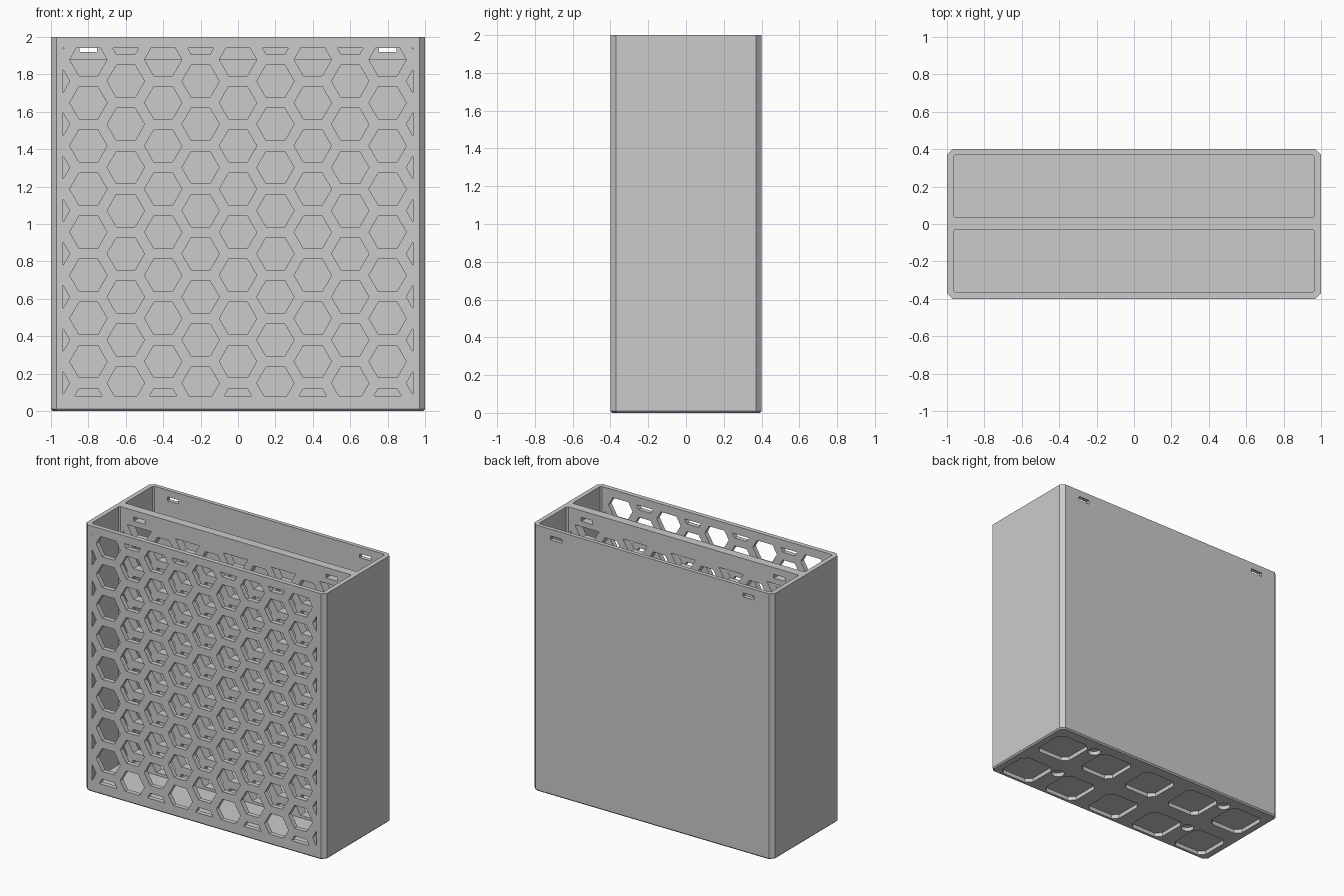
import bpy, bmesh, math
from mathutils import Vector

cube = bpy.data.objects.get("Cube")
if cube:
    bpy.data.objects.remove(cube, do_unlink=True)

grey = bpy.data.materials.new("light_grey_plastic")
grey.use_nodes = True
GREY = (0.6, 0.6, 0.6, 1)
grey.diffuse_color = GREY
grey.node_tree.nodes["Principled BSDF"].inputs["Base Color"].default_value = GREY


def clipped(points, axis, limit, keep_below):
    """Cut a convex outline along one axis."""
    sign = 1 if keep_below else -1
    out = []
    for i, a in enumerate(points):
        b = points[(i + 1) % len(points)]
        da, db = sign * (limit - a[axis]), sign * (limit - b[axis])
        if da >= 0:
            out.append(a)
        if da * db < 0:
            out.append(a.lerp(b, da / (da - db)))
    return out


def chamfered(cx, cy, hx, hy, c):
    """Rectangle outline with cut corners."""
    pts = [(hx, c - hy), (hx, hy - c), (hx - c, hy), (c - hx, hy),
           (-hx, hy - c), (-hx, c - hy), (c - hx, -hy), (hx - c, -hy)]
    return [Vector((cx + x, cy + y)) for x, y in pts]


def ring(cx, cy, r, sides):
    angles = [math.tau * i / sides for i in range(sides)]
    return [Vector((cx + r * math.cos(a), cy + r * math.sin(a))) for a in angles]


def loft(bm, sections, along_y=False):
    """Closed solid through (outline, level) sections."""
    rings = [[bm.verts.new((p.x, lv, p.y) if along_y else (p.x, p.y, lv))
              for p in pts] for pts, lv in sections]
    n = len(rings[0])
    for lo, hi in zip(rings, rings[1:]):
        for i in range(n):
            j = (i + 1) % n
            bm.faces.new((lo[i], lo[j], hi[j], hi[i]))
    bm.faces.new(rings[0][::-1])
    bm.faces.new(rings[-1])


def finish(bm, name):
    bmesh.ops.recalc_face_normals(bm, faces=bm.faces[:])
    mesh = bpy.data.meshes.new(name)
    bm.to_mesh(mesh)
    bm.free()
    mesh.materials.append(grey)
    obj = bpy.data.objects.new(name, mesh)
    bpy.context.collection.objects.link(obj)
    return obj


def honeycomb(bm, y0, y1, top):
    """Hexagonal openings trimmed to the panel border."""
    pitch = 0.2306
    for col in range(-5, 6):
        for row in range(9):
            z = 0.034 + row * pitch + (pitch / 2 if col % 2 else 0)
            pts = ring(col * 0.2, z, 0.1, 6)
            for axis, limit, below in ((0, 0.935, True), (0, -0.935, False),
                                       (1, top, True), (1, 0.08, False)):
                pts = clipped(pts, axis, limit, below)
            if len(pts) > 2:
                loft(bm, [(pts, y0), (pts, y1)], along_y=True)


# outer block with chamfered upright edges and a fine bevel underneath
bm = bmesh.new()
outline = chamfered(0, 0, 1, 0.4, 0.03)
loft(bm, [(chamfered(0, 0, 0.99, 0.39, 0.03), 0), (outline, 0.01), (outline, 2)])
body = finish(bm, "two_pocket_holder")

# two open pockets, leaving the middle divider
bm = bmesh.new()
for y0, y1 in ((-0.365, -0.03), (0.035, 0.37)):
    pocket = chamfered(0, (y0 + y1) / 2, 0.965, (y1 - y0) / 2, 0.01)
    loft(bm, [(pocket, 0.06), (pocket, 2.1)])
pockets = finish(bm, "pocket_cutter")

# openings in the walls and recesses in the base
bm = bmesh.new()
honeycomb(bm, -0.45, -0.34, 1.94)
honeycomb(bm, -0.06, 0.06, 1.88)
for x in (-0.8, 0.8):
    slot = chamfered(x, 1.935, 0.047, 0.015, 0.002)
    for y0, y1 in ((-0.06, 0.06), (0.34, 0.45)):
        loft(bm, [(slot, y0), (slot, y1)], along_y=True)
for y in (-0.2, 0.2):
    for i in range(-2, 3):
        recess = chamfered(i * 0.4, y - 0.03, 0.14, 0.14, 0.04)
        loft(bm, [(recess, -0.1), (recess, 0.03)])
    for x in (-0.6, 0.6):
        hole = ring(x, y + 0.075, 0.045, 24)
        loft(bm, [(hole, -0.1), (hole, 0.03)])
openings = finish(bm, "opening_cutter")

for cutter in (pockets, openings):
    mod = body.modifiers.new(cutter.name, 'BOOLEAN')
    mod.operation = 'DIFFERENCE'
    mod.solver = 'EXACT'
    mod.object = cutter

# bake the cuts and drop the cutters
result = bpy.data.meshes.new_from_object(
    body.evaluated_get(bpy.context.evaluated_depsgraph_get()))
body.modifiers.clear()
body.data = result
for cutter in (pockets, openings):
    bpy.data.objects.remove(cutter, do_unlink=True)
